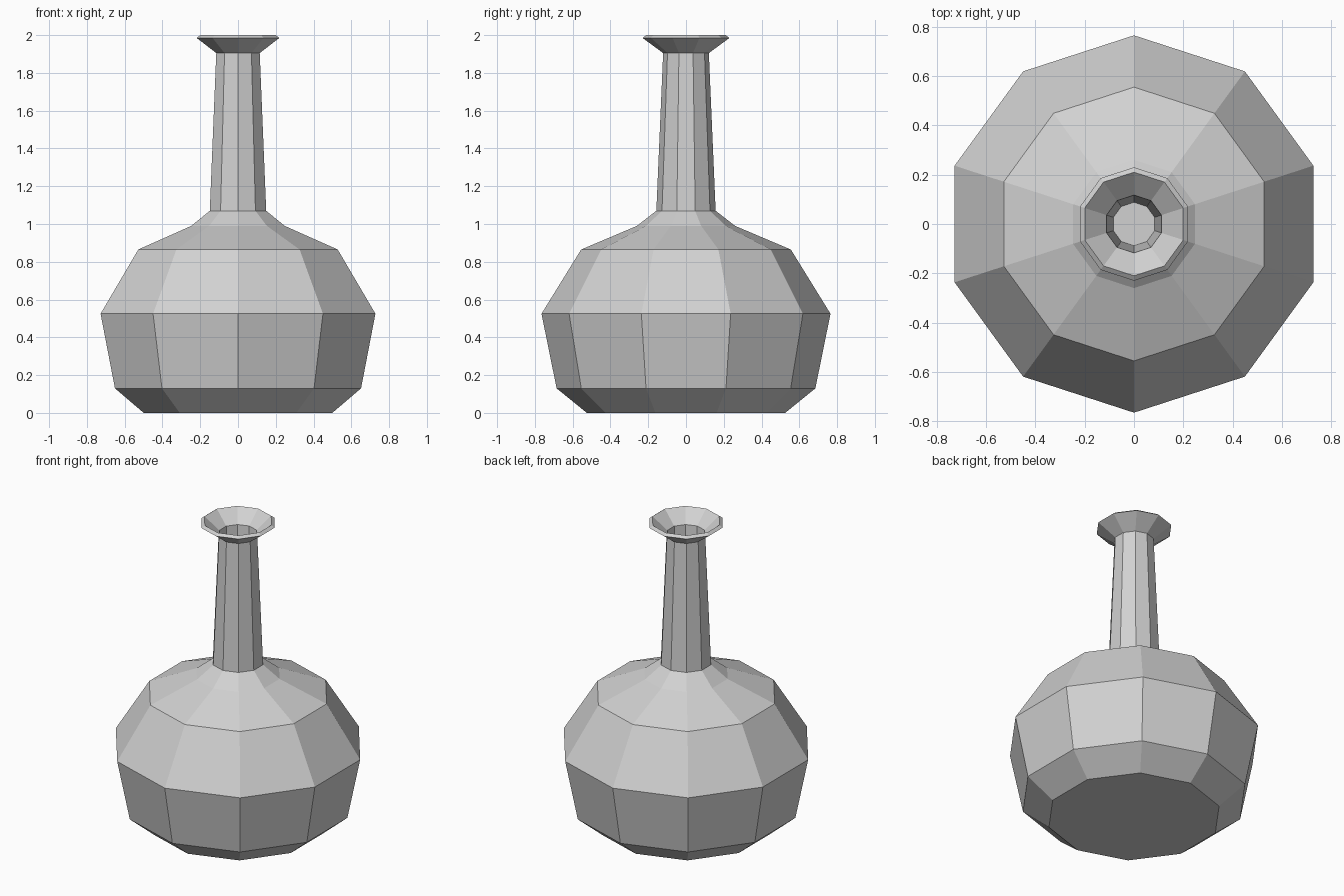
import bpy
import bmesh
import math

SIDES = 10

cube = bpy.data.objects.get("Cube")
if cube:
    bpy.data.objects.remove(cube, do_unlink=True)

# One plain grey for the whole vessel
grey = bpy.data.materials.new("light grey")
grey.use_nodes = True
colour = (0.64, 0.64, 0.64, 1.0)
grey.diffuse_color = colour
grey.node_tree.nodes["Principled BSDF"].inputs["Base Color"].default_value = colour

# (radius, height) from the foot, up the outside, then down into the neck
profile = [
    (0.525, 0.0), (0.685, 0.13), (0.765, 0.525),             # foot and belly
    (0.555, 0.865), (0.26, 0.99), (0.157, 1.07),             # shoulder
    (0.121, 1.905), (0.23, 1.985), (0.21, 2.0),              # neck and flared lip
    (0.117, 1.92), (0.088, 1.5),                             # funnel and bore
]


def lathe(name, points, material):
    """Turn a profile into a closed faceted solid with a corner facing front."""
    bm = bmesh.new()
    rings = []
    for radius, z in points:
        ring = []
        for i in range(SIDES):
            a = math.tau * i / SIDES - math.pi / 2
            ring.append(bm.verts.new((radius * math.cos(a), radius * math.sin(a), z)))
        rings.append(ring)
    for low, high in zip(rings, rings[1:]):
        for i in range(SIDES):
            j = (i + 1) % SIDES
            bm.faces.new((low[i], low[j], high[j], high[i]))
    bm.faces.new(rings[0][::-1])   # underside
    bm.faces.new(rings[-1])        # floor of the bore
    bmesh.ops.recalc_face_normals(bm, faces=bm.faces)
    mesh = bpy.data.meshes.new(name)
    bm.to_mesh(mesh)
    bm.free()
    mesh.materials.append(material)
    obj = bpy.data.objects.new(name, mesh)
    bpy.context.collection.objects.link(obj)
    return obj


lathe("bottle", profile, grey)
